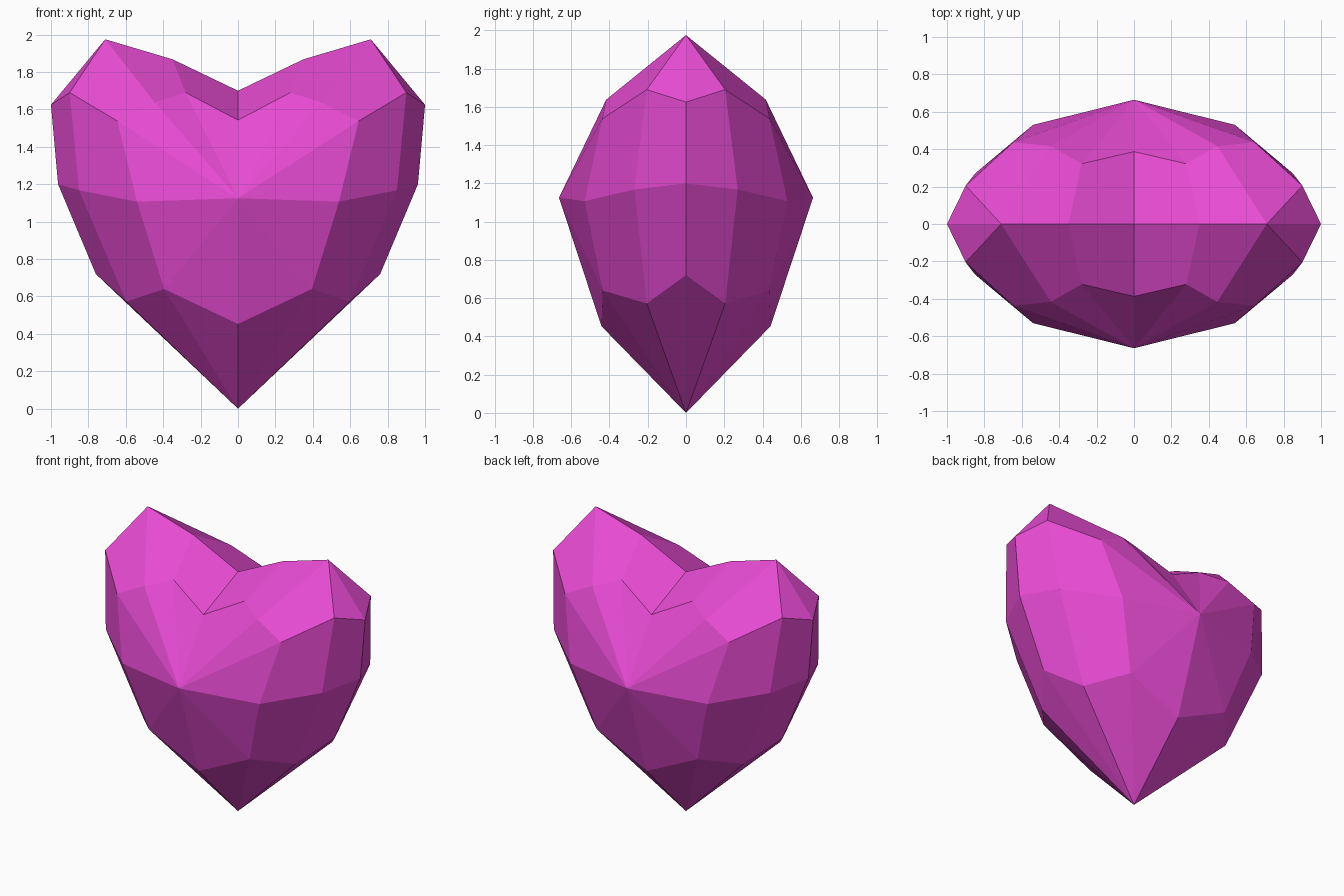
import bpy, bmesh

if "Cube" in bpy.data.objects:
    bpy.data.objects.remove(bpy.data.objects["Cube"])

# Key points of one quarter of the gem (right half, front side)
P = {
    # side rim, from the bottom tip round to the cleft
    "tip": (0, 0, 0), "rim_low": (0.76, 0, 0.72), "rim_mid": (0.962, 0, 1.2),
    "rim_high": (1.0, 0, 1.625), "peak": (0.71, 0, 1.975),
    "ridge": (0.35, 0, 1.868), "cleft": (0, 0, 1.70),
    # bevel ring
    "bev_low": (0.597, -0.205, 0.572), "bev_mid": (0.85, -0.27, 1.168), "bev_high": (0.9, -0.205, 1.69),
    # inner ring
    "in_bottom": (0, -0.442, 0.453), "in_low": (0.395, -0.435, 0.64), "in_mid": (0.54, -0.53, 1.107),
    "in_high": (0.645, -0.437, 1.538), "in_top": (0.445, -0.417, 1.638),
    "in_cleft": (0.28, -0.322, 1.69), "notch": (0, -0.387, 1.543),
    # front apex
    "apex": (0, -0.664, 1.125),
}

bm = bmesh.new()
v = {name: bm.verts.new(co) for name, co in P.items()}


def facet(*names):
    bm.faces.new([v[n] for n in names])


def strip(outer, inner):
    """Quads between two matching chains of points."""
    for i in range(len(outer) - 1):
        facet(outer[i], outer[i + 1], inner[i + 1], inner[i])


def fan(centre, chain):
    """Triangles from one point to a chain."""
    for a, b in zip(chain, chain[1:]):
        facet(centre, a, b)


# Lower point, side bands, lobe top, cleft and front fan
fan("tip", ["rim_low", "bev_low", "in_low", "in_bottom"])
strip(["rim_low", "rim_mid", "rim_high"], ["bev_low", "bev_mid", "bev_high"])
strip(["bev_low", "bev_mid", "bev_high"], ["in_low", "in_mid", "in_high"])
facet("rim_high", "peak", "bev_high")
facet("bev_high", "peak", "in_top", "in_high")
strip(["peak", "ridge", "cleft"], ["in_top", "in_cleft", "notch"])
fan("apex", ["in_bottom", "in_low", "in_mid", "in_high", "in_top", "in_cleft", "notch"])

# Mirror the quarter left to right, then front to back
for axis in "XY":
    bmesh.ops.mirror(bm, geom=bm.verts[:] + bm.edges[:] + bm.faces[:],
                     merge_dist=0.0005, axis=axis)
bmesh.ops.remove_doubles(bm, verts=bm.verts[:], dist=0.0005)
bmesh.ops.recalc_face_normals(bm, faces=bm.faces[:])

mesh = bpy.data.meshes.new("heart_gem")
bm.to_mesh(mesh)
bm.free()
heart = bpy.data.objects.new("heart_gem", mesh)
bpy.context.collection.objects.link(heart)

# Magenta crystal colour
mat = bpy.data.materials.new("magenta_crystal")
mat.diffuse_color = (0.8, 0.07, 0.65, 1)
mat.use_nodes = True
mat.node_tree.nodes["Principled BSDF"].inputs["Base Color"].default_value = mat.diffuse_color
mesh.materials.append(mat)
